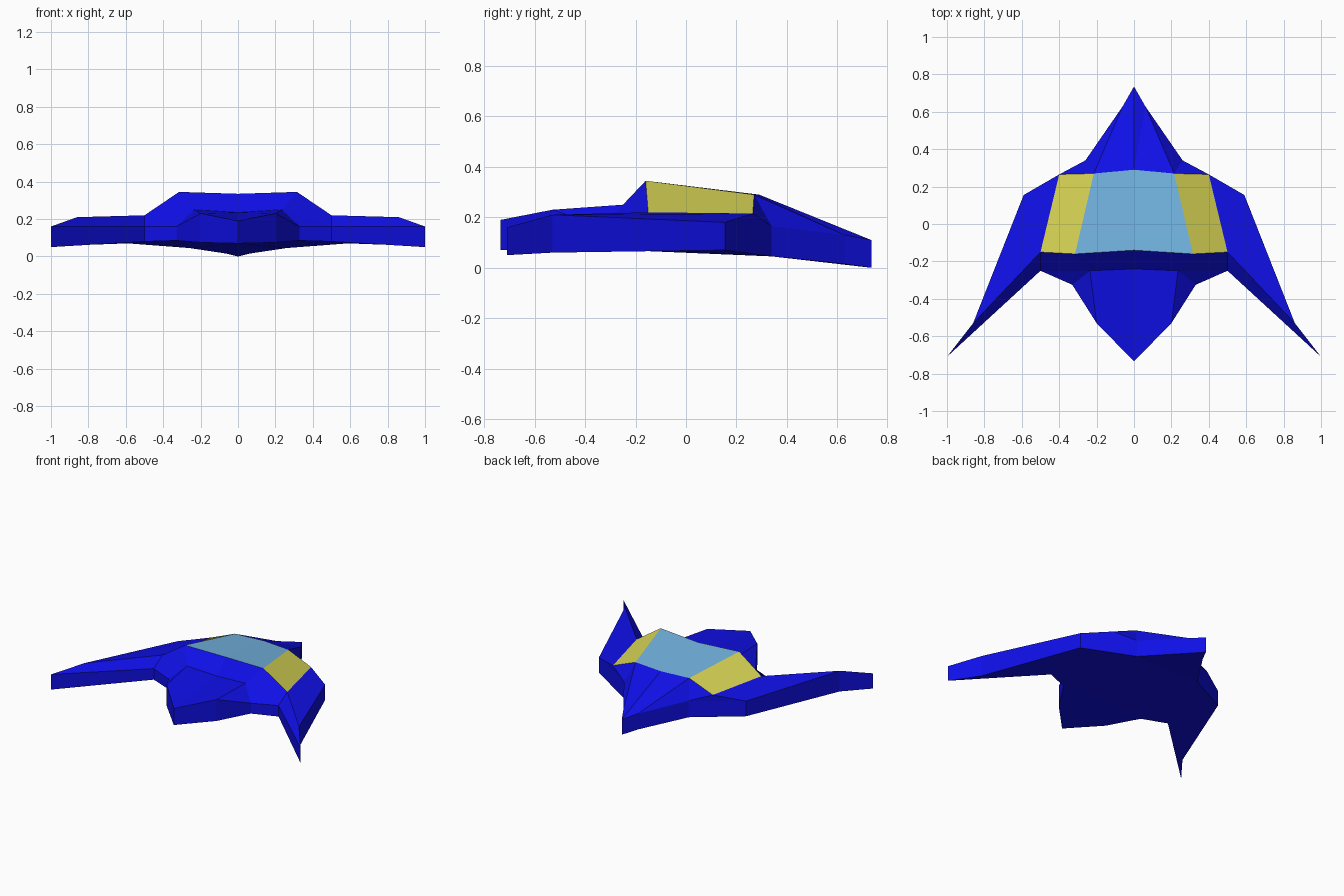
import bpy
import bmesh
from mathutils import Vector

default_cube = bpy.data.objects.get("Cube")
if default_cube:
    bpy.data.objects.remove(default_cube, do_unlink=True)


def make_material(name, colour):
    mat = bpy.data.materials.new(name)
    mat.use_nodes = True
    mat.diffuse_color = (*colour, 1)
    mat.node_tree.nodes["Principled BSDF"].inputs["Base Color"].default_value = (*colour, 1)
    return mat


hull_blue = make_material("hull_blue", (.005, .005, .82))
window_yellow = make_material("window_yellow", (.68, .66, .09))
canopy_sky_blue = make_material("canopy_sky_blue", (.17, .45, .74))

# Outline of the left half, tail to nose: x, y, upper height, lower height
rim = {
    "tail": (0, .735, .11, 0),
    "taper": (.06, .63, .13, .015),
    "notch": (.26, .34, .165, .045),
    "shoulder": (.59, .155, .18, .07),
    "elbow": (.86, -.53, .21, .06),
    "tip": (1, -.71, .16, .05),
    "root": (.5, -.25, .16, .08),
    "cove": (.33, -.325, .16, .085),
    "cheek": (.2, -.53, .23, .075),
    "nose": (0, -.735, .19, .07),
}

# Inner points of the deck, canopy and belly
points = {
    "sill_back": (.4, .265, .215),
    "sill_front": (.5, -.15, .22),
    "roof_back": (.215, .27, .29),
    "roof_front": (.315, -.16, .345),
    "ridge_back": (0, .29, .29),
    "ridge_front": (0, -.14, .335),
    "brow": (.235, -.25, .25),
    "brow_middle": (0, -.24, .235),
    "belly_front": (0, -.25, .07),
    "belly_back": (0, .34, .045),
}
for key, (x, y, top, low) in rim.items():
    points[key] = (x, y, top)
    points["low_" + key] = (x, y, low)


def build_part(name, faces, material):
    """Build the left half from named corners, facing outward, then mirror it."""
    bm = bmesh.new()
    verts = {}
    for corners in faces:
        for key in corners:
            if key not in verts:
                verts[key] = bm.verts.new(points[key])
        bm.faces.new([verts[key] for key in corners])
    bmesh.ops.recalc_face_normals(bm, faces=bm.faces[:])
    core = Vector((0, 0, .15))
    outward = sum(f.normal.dot(f.calc_center_median() - core) * f.calc_area() for f in bm.faces)
    if outward < 0:
        bmesh.ops.reverse_faces(bm, faces=bm.faces[:])
    mesh = bpy.data.meshes.new(name)
    bm.to_mesh(mesh)
    bm.free()
    mesh.materials.append(material)
    part = bpy.data.objects.new(name, mesh)
    bpy.context.collection.objects.link(part)
    mirror = part.modifiers.new("Mirror", "MIRROR")
    mirror.use_clip = True
    return part


# Upper deck: tail, wings, windscreen slope and nose
deck = [
    ("ridge_back", "roof_back", "taper"),
    ("ridge_back", "taper", "tail"),
    ("roof_back", "notch", "taper"),
    ("roof_back", "sill_back", "notch"),
    ("notch", "sill_back", "shoulder"),
    ("sill_back", "sill_front", "elbow", "shoulder"),
    ("sill_front", "root", "tip", "elbow"),
    ("sill_front", "roof_front", "brow", "root"),
    ("ridge_front", "brow_middle", "brow", "roof_front"),
    ("root", "brow", "cove"),
    ("brow", "cheek", "cove"),
    ("brow_middle", "nose", "cheek", "brow"),
]

# Underside
belly = [
    ("belly_back", "low_tail", "low_taper", "low_notch"),
    ("belly_front", "belly_back", "low_notch", "low_cove"),
    ("low_cove", "low_notch", "low_shoulder", "low_root"),
    ("low_root", "low_shoulder", "low_elbow", "low_tip"),
    ("belly_front", "low_cove", "low_cheek", "low_nose"),
]

# Side walls follow the outline
keys = list(rim)
walls = [(a, b, "low_" + b, "low_" + a) for a, b in zip(keys, keys[1:])]

build_part("hull", deck + belly + walls, hull_blue)

# Canopy
build_part("canopy_roof", [("ridge_back", "ridge_front", "roof_front", "roof_back")], canopy_sky_blue)
build_part("canopy_side_windows", [("roof_back", "roof_front", "sill_front", "sill_back")], window_yellow)
